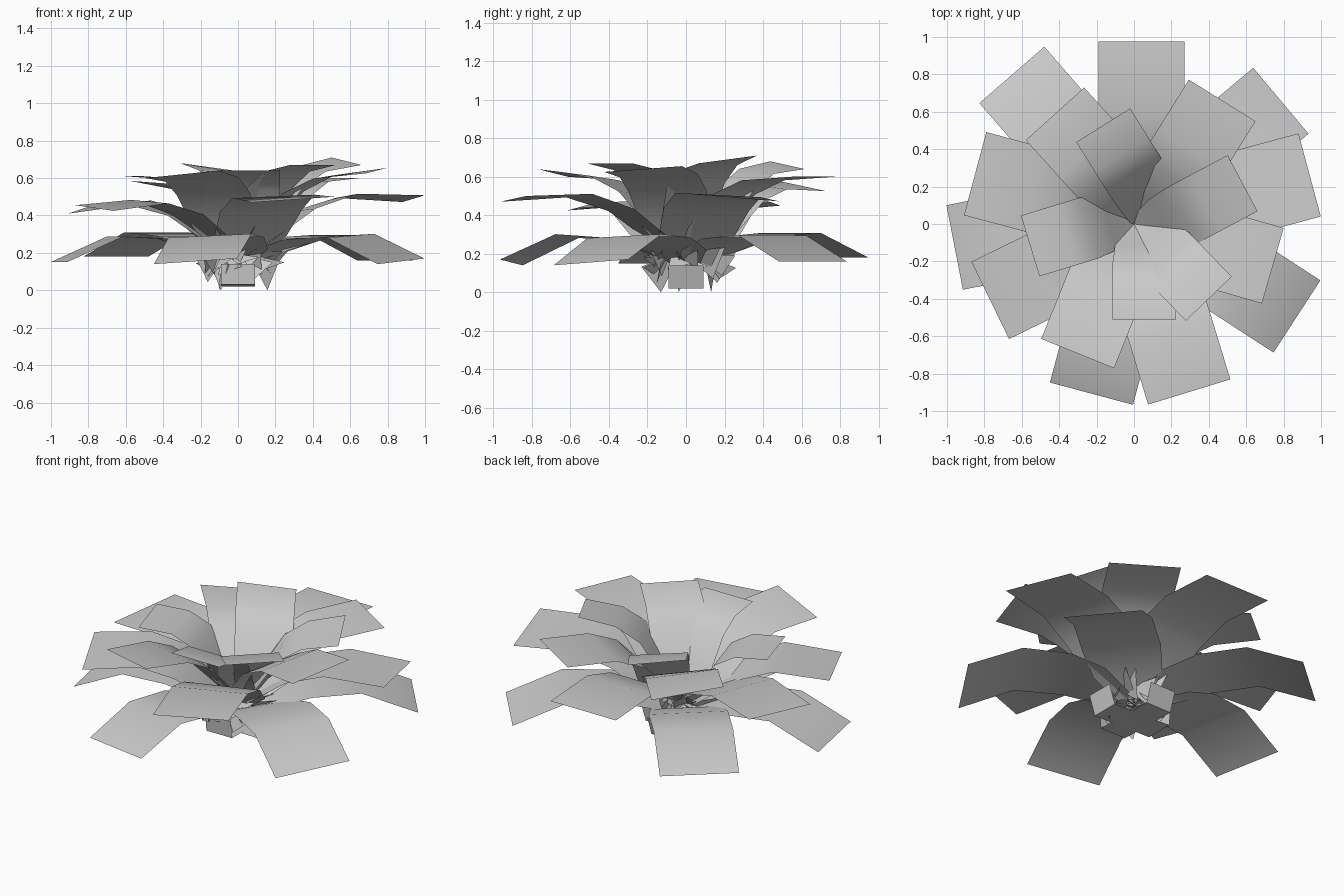
import bpy, bmesh, math, random
from mathutils import Vector, Matrix

cube = bpy.data.objects.get("Cube")
if cube:
    bpy.data.objects.remove(cube, do_unlink=True)

random.seed(4)

leaf_grey = bpy.data.materials.new("leaf_grey")
leaf_grey.use_nodes = True
colour = (0.6, 0.6, 0.6, 1)
leaf_grey.diffuse_color = colour
leaf_grey.node_tree.nodes["Principled BSDF"].inputs["Base Color"].default_value = colour


def make_object(name, bm, smooth=True):
    mesh = bpy.data.meshes.new(name)
    bm.to_mesh(mesh)
    bm.free()
    mesh.materials.append(leaf_grey)
    for face in mesh.polygons:
        face.use_smooth = smooth
    obj = bpy.data.objects.new(name, mesh)
    bpy.context.collection.objects.link(obj)
    return obj


TAPER = (0.4, 0.88, 1, 1, 1)


def leaf(name, profile, width, angle, reach, side, tip, roll):
    """Bent strip leaving the centre; profile holds (share of reach, height)."""
    bm = bmesh.new()
    turn = Matrix.Rotation(math.radians(angle), 3, "Z")
    lift = tip - profile[-1][1]
    rows = []
    for (share, height), taper in zip(profile, TAPER):
        row = []
        for s in (-1, 1):
            y = taper * (side + s * width / 2)
            z = height + lift * share + s * roll * share
            row.append(bm.verts.new(turn @ Vector((share * reach, y, z))))
        rows.append(row)
    for a, b in zip(rows, rows[1:]):
        bm.faces.new((a[0], b[0], b[1], a[1]))
    make_object(name, bm)


# Each tier: profile, leaf width, then angle, reach, side shift, tip height, roll
TIERS = {
    "low_leaf": (
        ((0.04, 0.15), (0.2, 0.22), (0.4, 0.28), (0.68, 0.295), (1, 0.16)), 0.46,
        ((131, 1.03, -0.03, 0.18, 0), (40, 1.025, 0, 0.16, 0), (191, 0.965, -0.06, 0.15, 0),
         (-33, 1.0, 0.06, 0.155, 0.015), (255, 0.935, 0.015, 0.155, 0.015))),
    "middle_leaf": (
        ((0.03, 0.17), (0.18, 0.29), (0.38, 0.43), (0.62, 0.505), (1, 0.49)), 0.46,
        ((15, 0.975, 0.01, 0.49, -0.018), (90, 0.977, -0.04, 0.47, 0), (165, 0.89, -0.04, 0.43, -0.02),
         (206, 0.87, 0.03, 0.44, -0.015), (287, 0.945, 0.02, 0.485, 0.015))),
    "upper_leaf": (
        ((0.02, 0.18), (0.19, 0.34), (0.4, 0.52), (0.62, 0.6), (1, 0.63)), 0.42,
        ((58, 0.81, -0.05, 0.6, 0), (132, 0.72, -0.08, 0.555, 0.03),
         (248, 0.755, -0.02, 0.62, 0.02), (-16, 0.775, -0.01, 0.64, 0.015))),
    "inner_leaf": (
        ((0, 0.18), (0.22, 0.36), (0.42, 0.55), (0.65, 0.635), (1, 0.67)), 0.34,
        ((122, 0.535, -0.14, 0.66, 0.02), (28, 0.615, -0.08, 0.69, 0.02), (-46, 0.565, 0.01, 0.67, 0),
         (197, 0.565, -0.05, 0.61, 0), (270, 0.51, 0.055, 0.64, 0))),
}
for name, (profile, width, leaves) in TIERS.items():
    for i, spec in enumerate(leaves):
        leaf(f"{name}_{i + 1}", profile, width, *spec)

# Crossed curled strips forming the foot
bm = bmesh.new()
for angle in (0, 90):
    turn = Matrix.Rotation(math.radians(angle), 3, "Z")
    section = ((-0.2, 0.14), (-0.19, 0.03), (0.22, 0.02), (0.26, 0.14))
    rows = [[bm.verts.new(turn @ Vector((x, y, z))) for y in (-0.09, 0.09)] for x, z in section]
    for a, b in zip(rows, rows[1:]):
        bm.faces.new((a[0], a[1], b[1], b[0]))
make_object("foot_strips", bm, False)

# Pointed leaf ends crossing under the crown, the lowest touching the ground
bm = bmesh.new()
for i in range(30):
    turn = Matrix.Rotation(math.tau * i / 30 + random.uniform(-0.2, 0.2), 3, "Z")
    low = 0 if i % 10 == 0 else random.uniform(0.04, 0.14)
    reach = random.uniform(0.2, 0.29)
    lean = random.uniform(-0.1, 0.1)
    corners = ((0.06, -0.07, 0.2), (0.16, lean, low), (reach, 0.05, random.uniform(0.12, 0.26)))
    bm.faces.new([bm.verts.new(turn @ Vector(c)) for c in corners])
make_object("leaf_ends", bm, False)
